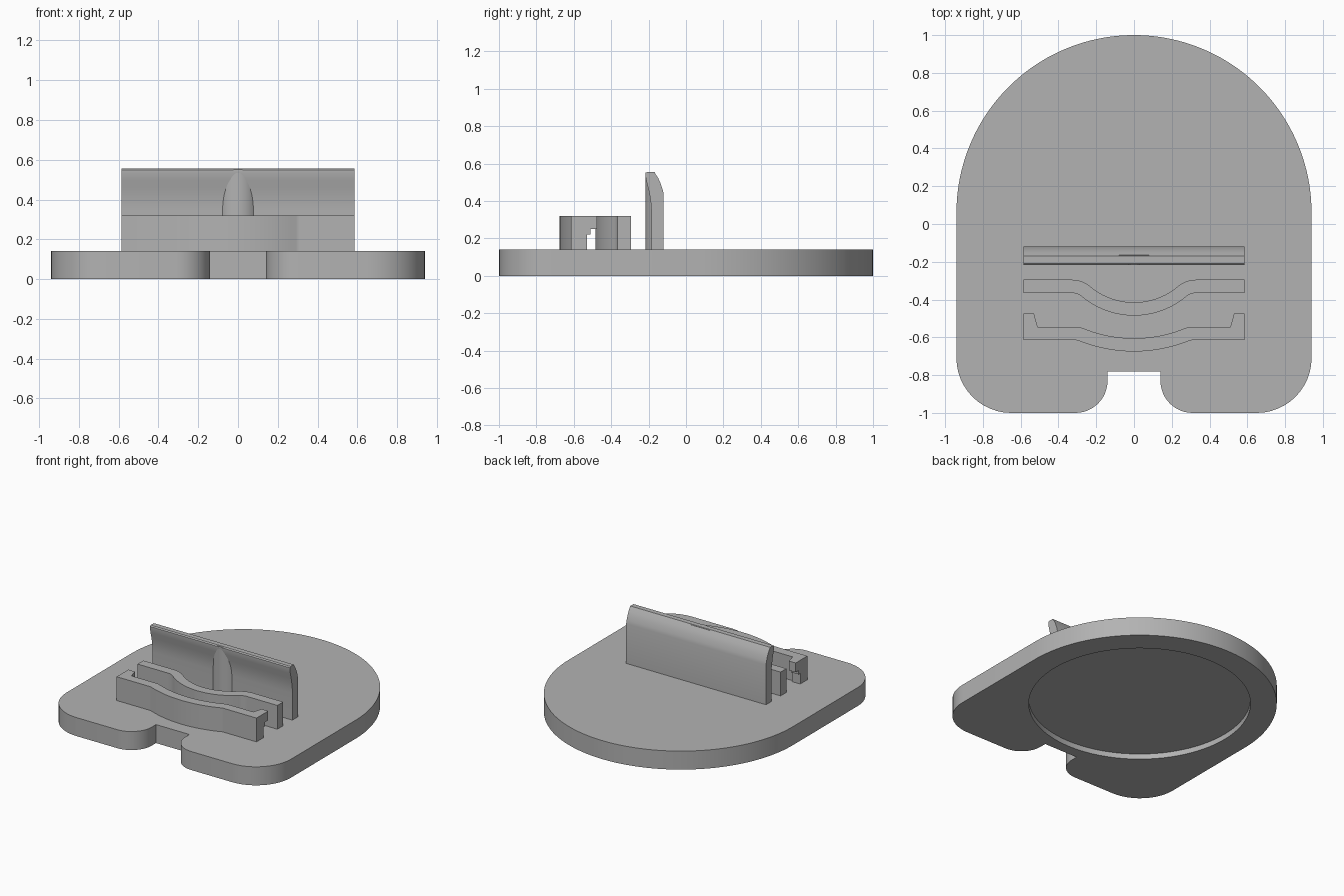
import bpy, bmesh
from math import sin, cos, radians, atan, pi
from mathutils import Vector

old = bpy.data.objects.get("Cube")
if old:
    bpy.data.objects.remove(old, do_unlink=True)

grey = bpy.data.materials.new("plain grey")
grey.use_nodes = True
colour = (0.45, 0.45, 0.45, 1)
grey.diffuse_color = colour
grey.node_tree.nodes["Principled BSDF"].inputs["Base Color"].default_value = colour


def prism(name, outline, start, end, axis="z"):
    """Extrude an outline: (x, y) along z, or (y, z) along x."""
    mesh = bpy.data.meshes.new(name)
    bm = bmesh.new()
    if axis == "z":
        points, move = [(a, b, start) for a, b in outline], (0, 0, end - start)
    else:
        points, move = [(start, a, b) for a, b in outline], (end - start, 0, 0)
    face = bm.faces.new([bm.verts.new(p) for p in points])
    grown = bmesh.ops.extrude_face_region(bm, geom=[face], use_keep_orig=True)
    verts = [v for v in grown["geom"] if isinstance(v, bmesh.types.BMVert)]
    bmesh.ops.translate(bm, verts=verts, vec=Vector(move))
    bmesh.ops.recalc_face_normals(bm, faces=bm.faces)
    bm.to_mesh(mesh)
    bm.free()
    mesh.materials.append(grey)
    obj = bpy.data.objects.new(name, mesh)
    bpy.context.collection.objects.link(obj)
    return obj


def activate(obj):
    bpy.ops.object.select_all(action="DESELECT")
    obj.select_set(True)
    bpy.context.view_layer.objects.active = obj


def smooth(obj):
    activate(obj)
    bpy.ops.object.shade_smooth_by_angle(angle=radians(30))


def arc(cx, cy, r, a0, a1, n=12):
    return [(cx + r * cos(radians(a0 + (a1 - a0) * i / n)),
             cy + r * sin(radians(a0 + (a1 - a0) * i / n))) for i in range(n + 1)]


def mirrored(half):
    """Close a right-hand half outline with its mirror image."""
    return half + [(-x, y) for x, y in reversed(half) if abs(x) > 1e-5]


# Base plate: round back, rounded front corners and a front notch
half = [(0.14, -0.78)] + arc(0.31, -0.83, 0.17, 180, 270)
half += arc(0.65, -0.71, 0.29, 270, 360) + arc(0, 0.06, 0.94, 0, 90, 40)
base = prism("base_plate", mirrored(half), 0, 0.14)

# Shallow round recess under the base
cutter = prism("recess_cutter", arc(0, 0.06, 0.76, 0, 360, 96)[:-1], -0.05, 0.04)
cutter.hide_render = True
cut = base.modifiers.new("recess", "BOOLEAN")
cut.operation = "DIFFERENCE"
cut.object = cutter
activate(base)
bpy.ops.object.modifier_apply(modifier=cut.name)
bpy.data.objects.remove(cutter, do_unlink=True)
smooth(base)

HALF_WIDTH = 0.585
THICK = 0.07


def curved_wall(name, edge_y, drop, reach, inner_r):
    """Straight wall whose middle bows forward through two tangent arcs."""
    a = 2 * atan(drop / reach)
    total = reach / sin(a)
    deg = a * 180 / pi

    def edge(offset):
        r = inner_r + offset
        bow = arc(0, edge_y - drop + inner_r, r, -90, -90 + deg)
        flare = arc(reach, edge_y - total + inner_r, total - r, 90 + deg, 90, 8)
        return bow + flare[1:] + [(HALF_WIDTH, edge_y - offset)]

    back, front = edge(0), edge(THICK)
    right = front + back[::-1]
    left = [(-x, y) for x, y in back[1:]] + [(-x, y) for x, y in front[:0:-1]]
    smooth(prism(name, right + left, 0.135, 0.32))


curved_wall("middle_wall", -0.295, 0.12, 0.33, 0.36)
curved_wall("front_wall", -0.545, 0.06, 0.31, 0.71)

# Stepped hooks on both ends of the front wall, with slanted inner sides
hook = prism("end_hooks", [(-0.545, 0.135), (-0.53, 0.135), (-0.53, 0.22), (-0.51, 0.22),
                           (-0.51, 0.25), (-0.475, 0.25), (-0.475, 0.32), (-0.545, 0.32)],
             0.51, HALF_WIDTH, "x")
for v in hook.data.vertices:
    if v.co.x < 0.55:
        v.co.x += (v.co.y + 0.545) * 0.28
hook.modifiers.new("both_ends", "MIRROR")

# Tall back rest with a rounded back edge and a forward-curling lip
profile = [(-0.12, 0.135), (-0.12, 0.44), (-0.126, 0.465), (-0.136, 0.495), (-0.149, 0.523),
           (-0.17, 0.555), (-0.208, 0.555), (-0.217, 0.548), (-0.217, 0.535), (-0.21, 0.5),
           (-0.2, 0.46), (-0.192, 0.42), (-0.187, 0.38), (-0.185, 0.34), (-0.185, 0.135)]
smooth(prism("back_rest", profile, -HALF_WIDTH, HALF_WIDTH, "x"))

# Rounded upright rib in the middle of the back rest
smooth(prism("centre_rib", arc(0, -0.105, 0.112, 225, 315, 16) + [(0.079, -0.165), (-0.079, -0.165)],
             0.135, 0.552))
